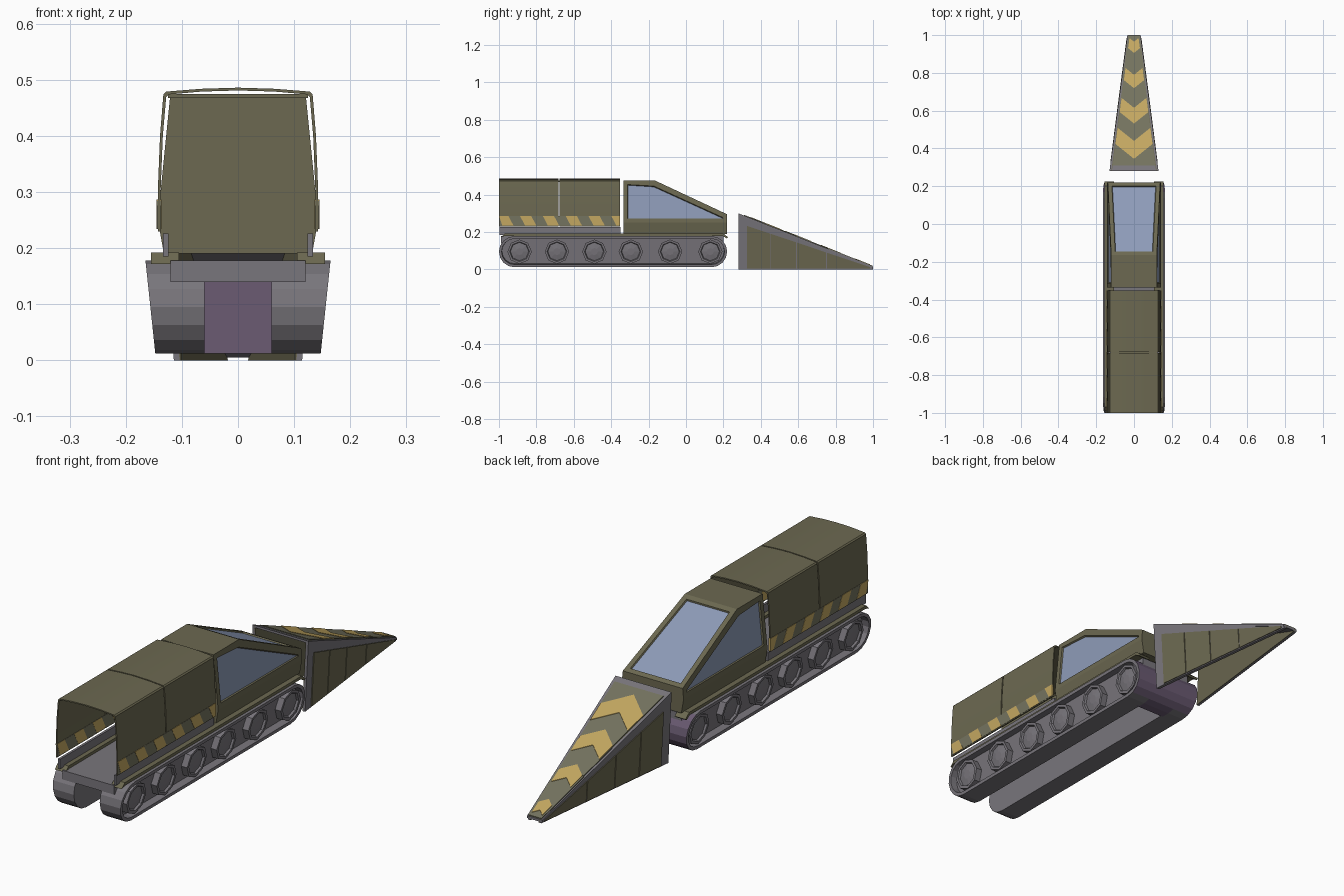
import bpy, bmesh, math
from mathutils import Vector

if "Cube" in bpy.data.objects:
    bpy.data.objects.remove(bpy.data.objects["Cube"], do_unlink=True)


def material(name, rgb):
    m = bpy.data.materials.new(name)
    m.use_nodes = True
    m.diffuse_color = (*rgb, 1)
    m.node_tree.nodes["Principled BSDF"].inputs["Base Color"].default_value = (*rgb, 1)
    return m


OLIVE = material("olive", (0.15, 0.14, 0.082))
DRAB = material("grey_green", (0.175, 0.172, 0.115))
GREY = material("warm_grey", (0.19, 0.18, 0.2))
YELLOW = material("ochre_yellow", (0.55, 0.39, 0.12))
GLASS = material("blue_glass", (0.27, 0.33, 0.48))
PURPLE = material("dull_purple", (0.145, 0.105, 0.17))


def finish(name, bm, mats, mirror=False, smooth=False):
    bmesh.ops.recalc_face_normals(bm, faces=bm.faces)
    me = bpy.data.meshes.new(name)
    bm.to_mesh(me)
    bm.free()
    for m in mats:
        me.materials.append(m)
    ob = bpy.data.objects.new(name, me)
    bpy.context.collection.objects.link(ob)
    if mirror:
        mod = ob.modifiers.new("mirror", "MIRROR")
        mod.use_mirror_merge = False
    if smooth:
        bpy.ops.object.select_all(action="DESELECT")
        ob.select_set(True)
        bpy.context.view_layer.objects.active = ob
        bpy.ops.object.shade_smooth_by_angle(angle=math.radians(30))
    return ob


def solid(name, pts, vec, mat, mirror=False, smooth=False):
    """Extrude a polygon along a vector."""
    bm = bmesh.new()
    face = bm.faces.new([bm.verts.new(p) for p in pts])
    ext = bmesh.ops.extrude_face_region(bm, geom=[face], use_keep_orig=True)
    moved = [v for v in ext["geom"] if isinstance(v, bmesh.types.BMVert)]
    bmesh.ops.translate(bm, verts=moved, vec=vec)
    return finish(name, bm, [mat], mirror, smooth)


def box(name, x, y, z, mat, mirror=False):
    pts = [(x[0], y[0], z[0]), (x[1], y[0], z[0]), (x[1], y[0], z[1]), (x[0], y[0], z[1])]
    return solid(name, pts, (0, y[1] - y[0], 0), mat, mirror)


# Tracks: rounded loops with a leaning, recessed outer side
def track_x(z):
    return 0.148 + (z - 0.018) * 0.106


R, ZC, Y0, Y1 = 0.083, 0.095, -1.0, 0.22
loop = []
for end, yc in ((0, Y1 - R), (1, Y0 + R)):
    for i in range(9):
        a = -math.pi / 2 + math.pi * (end + i / 8)
        loop.append((yc + R * math.cos(a), ZC + R * math.sin(a)))
bm = bmesh.new()
inner = [bm.verts.new((0.06, y, z)) for y, z in loop]
outer = [bm.verts.new((track_x(z), y, z)) for y, z in loop]
bm.faces.new(inner)
side = bm.faces.new(outer)
for i in range(len(loop)):
    j = (i + 1) % len(loop)
    bm.faces.new((inner[i], inner[j], outer[j], outer[i]))
bmesh.ops.recalc_face_normals(bm, faces=bm.faces)
bmesh.ops.inset_individual(bm, faces=[side], thickness=0.014, depth=0)
bmesh.ops.inset_individual(bm, faces=[side], thickness=0.002, depth=-0.03)
for f in bm.faces:
    if f.normal.y > 0.25 and f.calc_center_median().y > Y1 - R:
        f.material_index = 1
finish("tracks", bm, [GREY, PURPLE], True)

# Road wheels: eight sided with a dished centre and small hub
for n, y in enumerate((-0.89, -0.69, -0.49, -0.295, -0.085, 0.13)):
    bm = bmesh.new()
    ring = [(0.065 * math.cos(math.tau * k / 8), 0.065 * math.sin(math.tau * k / 8)) for k in range(8)]
    lo = [bm.verts.new((0.118, y + a, ZC + b)) for a, b in ring]
    hi = [bm.verts.new((track_x(ZC + b) - 0.003, y + a, ZC + b)) for a, b in ring]
    cap = bm.faces.new(hi)
    bm.faces.new(lo)
    for k in range(8):
        j = (k + 1) % 8
        bm.faces.new((lo[k], lo[j], hi[j], hi[k]))
    bmesh.ops.recalc_face_normals(bm, faces=bm.faces)
    bmesh.ops.inset_individual(bm, faces=[cap], thickness=0.012, depth=0)
    bmesh.ops.inset_individual(bm, faces=[cap], thickness=0.004, depth=-0.008)
    bmesh.ops.inset_individual(bm, faces=[cap], thickness=0.03, depth=0.005)
    finish(f"road_wheels_{n + 1}", bm, [GREY], True)

# Hull: deck, purple front plate, fenders, cargo side rails
box("deck", (-0.12, 0.12), (-0.99, 0.2), (0.14, 0.178), GREY)
front = [(-0.07, y, z) for y, z in loop[:9]] + [(-0.07, 0.1, 0.178), (-0.07, 0.1, 0.012)]
solid("front_plate", front, (0.14, 0, 0), PURPLE)
fender = [(-0.99, 0.172), (-0.97, 0.192), (0.2, 0.192), (0.225, 0.172),
          (0.218, 0.166), (0.195, 0.18), (-0.965, 0.18)]
solid("fenders", [(0.105, y, z) for y, z in fender], (0.05, 0, 0), OLIVE, True)
box("cargo_rails", (0.124, 0.134), (-0.998, -0.35), (0.185, 0.226), GREY, True)


# Cab: leaning upper sides, sloped front, recessed windows
def cab_x(z):
    return 0.132 + (z - 0.19) / 0.06 * 0.011 if z < 0.25 else 0.143 - (z - 0.25) * 0.1


upper = [(-0.335, 0.25), (-0.335, 0.475), (-0.165, 0.475), (0.22, 0.295), (0.22, 0.25)]
lower = [(0.22, 0.19), (-0.335, 0.19)]
bm = bmesh.new()
sides = [[bm.verts.new((s * cab_x(z), y, z)) for y, z in upper + lower] for s in (-1, 1)]
panes = []
for s in sides:
    panes.append(bm.faces.new(s[:5]))
    bm.faces.new((s[0], s[4], s[5], s[6]))
for i in range(7):
    j = (i + 1) % 7
    f = bm.faces.new((sides[0][i], sides[0][j], sides[1][j], sides[1][i]))
    if i == 2:
        windshield = f
bmesh.ops.recalc_face_normals(bm, faces=bm.faces)
bmesh.ops.inset_individual(bm, faces=panes, thickness=0.03, depth=0)
bmesh.ops.inset_individual(bm, faces=[windshield], thickness=0.03, depth=0)
bmesh.ops.inset_individual(bm, faces=panes + [windshield], thickness=0.004, depth=-0.006)
for f in panes + [windshield]:
    f.material_index = 1
finish("cab", bm, [OLIVE, GLASS])

# Cargo cover: two arched shell sections, open at the rear and below
half = [(0.143, 0.23), (0.143, 0.3), (0.139, 0.4), (0.133, 0.474), (0.128, 0.479), (0.065, 0.484)]
arch = half + [(0, 0.486)] + [(-x, z) for x, z in reversed(half)]
T = 0.005
lining = [(x - math.copysign(T, x) if abs(x) > 0.1 else x, z - (T if z > 0.45 else 0)) for x, z in arch]
ring = arch + lining[::-1]
for name, a, b in (("rear", -1.0, -0.682), ("front", -0.677, -0.352)):
    solid(f"cargo_cover_{name}", [(x, a, z) for x, z in ring], (0, b - a, 0), OLIVE, smooth=True)
box("cover_seam", (-0.125, 0.125), (-0.69, -0.67), (0.468, 0.475), OLIVE)

# Hazard band along the lower cover, visible inside and out
box("hazard_band", (0.137, 0.144), (-0.999, -0.353), (0.234, 0.287), DRAB, True)
for k in range(6):
    lo, hi, skew = -1.01 + k * 0.122, -0.95 + k * 0.122, 0.028
    quad = [(max(-1, min(-0.352, y)), z) for y, z in
            ((lo + skew, 0.234), (hi + skew, 0.234), (hi, 0.287), (lo, 0.287))]
    solid(f"hazard_stripe_{k + 1}", [(0.1365, y, z) for y, z in quad], (0.0085, 0, 0), YELLOW, True)


# Detached wedge nose: narrow shell, open behind and below
def top_z(y):
    return 0.3 - (y - 0.28) * 0.396


def top_x(y):
    return 0.13 - (y - 0.28) * 0.132


def wall(y, z):
    return Vector((top_x(y) * (0.88 + 0.12 * z / top_z(y)), y, z))


def roof(x, y, lift=0.0):
    return Vector((x, y, top_z(y) + lift))


A, B = 0.28, 1.0
w = [wall(A, 0), wall(A, top_z(A)), wall(B, top_z(B)), wall(B, 0)]
solid("nose_walls", w, (-0.01, 0, 0), GREY, True)
solid("nose_wall_lining", [p - Vector((0.01, 0, 0)) for p in w], (-0.003, 0, 0), OLIVE, True)
solid("nose_top", [roof(s * top_x(y), y) for s, y in ((-1, A), (1, A), (1, B), (-1, B))],
      (0, 0, -0.01), GREY)

for n, (a, b) in enumerate(((0.325, 0.449), (0.453, 0.589), (0.593, 0.749), (0.753, 0.985))):
    quad = [wall(y, z) for y, z in ((a, 0.004), (a, 0.235 - (a - 0.32) * 0.335),
                                    (b, 0.235 - (b - 0.32) * 0.335), (b, 0.004))]
    solid(f"nose_side_panel_{n + 1}", quad, (0.004, 0, 0), OLIVE, True)

BORDER = 0.013
for n, (a, b) in enumerate(((0.31, 0.598), (0.602, 0.758), (0.762, 0.998))):
    e = BORDER * (1 - 0.3 * n)
    quad = [roof(s * (top_x(y) - e), y) for s, y in ((-1, a), (1, a), (1, b), (-1, b))]
    solid(f"nose_top_panel_{n + 1}", quad, (0, 0, 0.004), DRAB)

# Chevrons painted on the nose
SLOPE = 0.8
for n in range(4):
    y0 = 0.345 + n * 0.187
    y1 = y0 + 0.095 - n * 0.012
    e0, e1 = [(top_x(y) - BORDER) / (1 + 0.132 * SLOPE) for y in (y0, y1)]
    for side_name, s in (("left", 1), ("right", -1)):
        quad = [roof(0, y0, 0.003), roof(s * e0, y0 + SLOPE * e0, 0.003),
                roof(s * e1, y1 + SLOPE * e1, 0.003), roof(0, y1, 0.003)]
        solid(f"chevron_{side_name}_{n + 1}", quad, (0, 0, 0.003), YELLOW)
